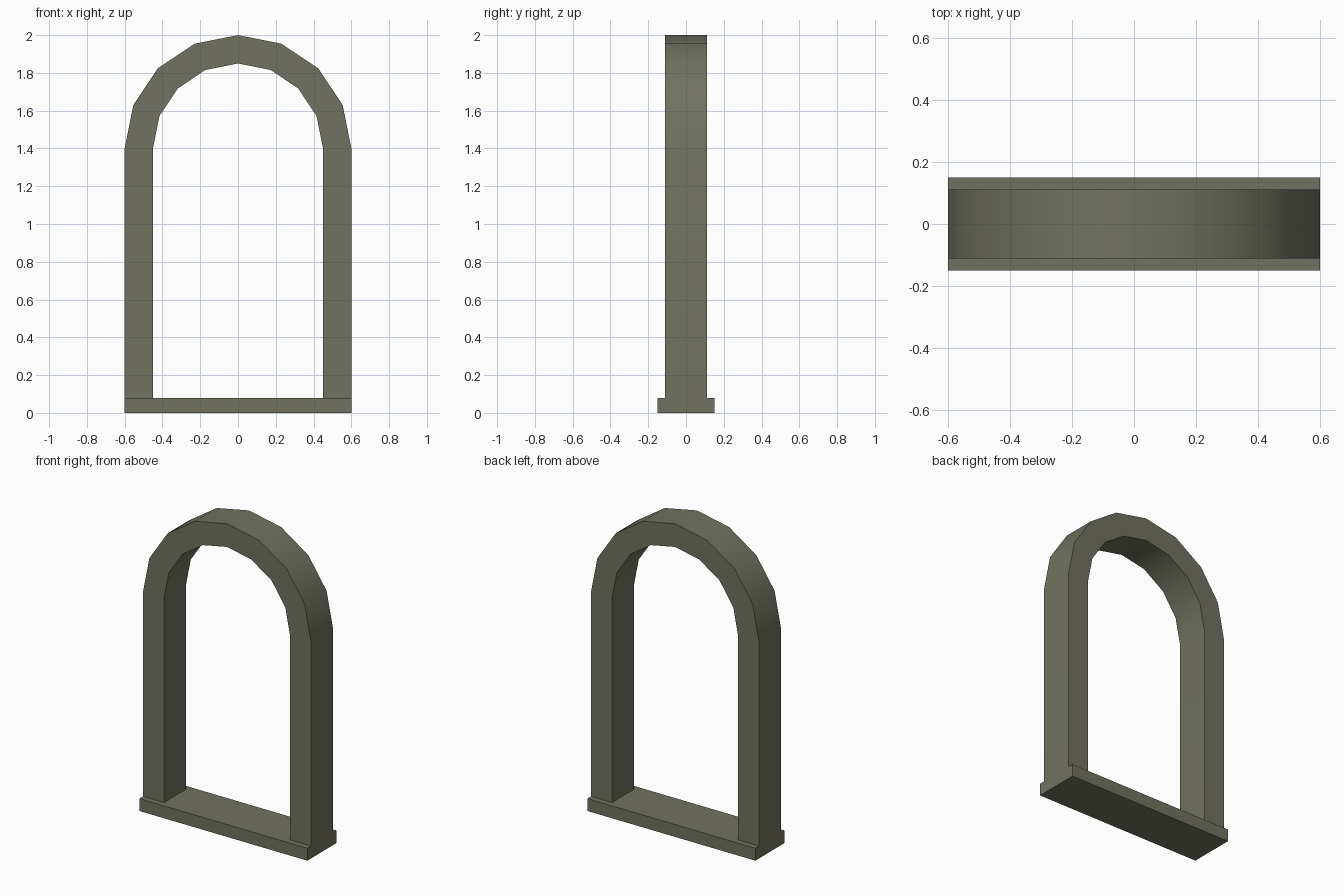
import bpy, bmesh
from math import cos, sin, pi, radians

if "Cube" in bpy.data.objects:
    bpy.data.objects.remove(bpy.data.objects["Cube"], do_unlink=True)

# Weathered olive stone
stone = bpy.data.materials.new("olive_stone")
stone.use_nodes = True
colour = (0.165, 0.17, 0.115, 1)
stone.diffuse_color = colour
stone.node_tree.nodes["Principled BSDF"].inputs["Base Color"].default_value = colour

SILL_TOP, SPRING_Z, SEGMENTS = 0.08, 1.4, 8
OUTER, INNER, HALF_DEPTH = 0.6, 0.45, 0.112


def finish(name, bm):
    bmesh.ops.recalc_face_normals(bm, faces=bm.faces)
    mesh = bpy.data.meshes.new(name)
    bm.to_mesh(mesh)
    bm.free()
    mesh.materials.append(stone)
    obj = bpy.data.objects.new(name, mesh)
    bpy.context.collection.objects.link(obj)
    return obj


def arch_line(radius):
    """Outline up one leg, round the half circle and down the other leg."""
    arc = [(radius * cos(pi * i / SEGMENTS), SPRING_Z + radius * sin(pi * i / SEGMENTS))
           for i in range(SEGMENTS + 1)]
    return [(radius, SILL_TOP)] + arc + [(-radius, SILL_TOP)]


# Arched frame: a rectangular section swept along the outline
bm = bmesh.new()
rings = []
for (ox, oz), (ix, iz) in zip(arch_line(OUTER), arch_line(INNER)):
    rings.append([bm.verts.new(p) for p in (
        (ox, -HALF_DEPTH, oz), (ox, HALF_DEPTH, oz),
        (ix, HALF_DEPTH, iz), (ix, -HALF_DEPTH, iz))])
for a, b in zip(rings, rings[1:]):
    for i in range(4):
        j = (i + 1) % 4
        bm.faces.new((a[i], a[j], b[j], b[i]))
bm.faces.new(rings[0])
bm.faces.new(rings[-1])
frame = finish("arched_frame", bm)

# Sill slab under both legs
bm = bmesh.new()
bmesh.ops.create_cube(bm, size=1)
bmesh.ops.scale(bm, vec=(2 * OUTER, 0.3, SILL_TOP), verts=bm.verts)
bmesh.ops.translate(bm, vec=(0, 0, SILL_TOP / 2), verts=bm.verts)
finish("sill", bm)

# Smooth the curve while keeping the corners crisp
bpy.ops.object.select_all(action="DESELECT")
frame.select_set(True)
bpy.context.view_layer.objects.active = frame
bpy.ops.object.shade_smooth_by_angle(angle=radians(30))
